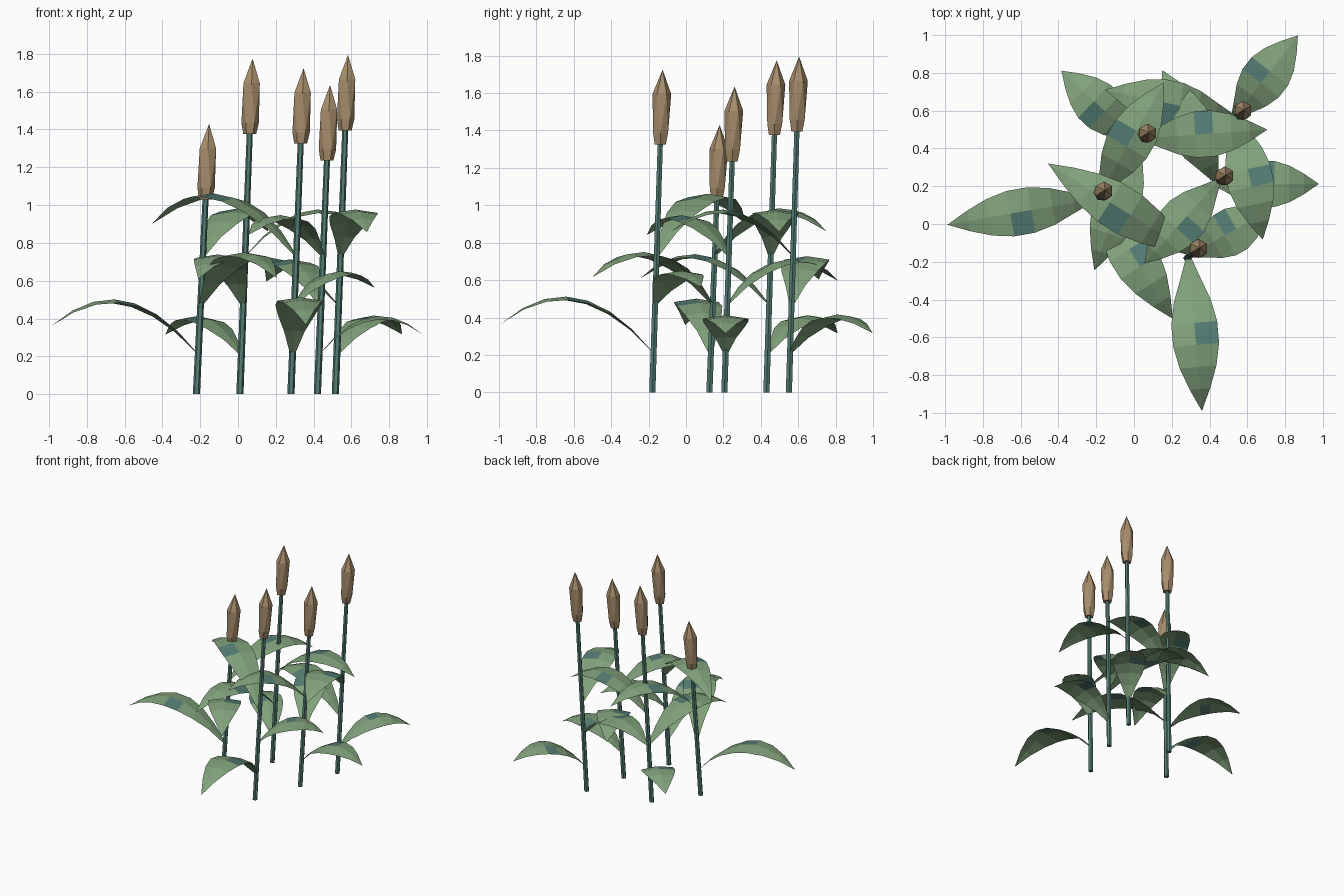
import bpy, bmesh, math
from mathutils import Vector, Matrix

cube = bpy.data.objects.get("Cube")
if cube:
    bpy.data.objects.remove(cube, do_unlink=True)


def material(name, rgb):
    m = bpy.data.materials.new(name)
    m.use_nodes = True
    color = (*rgb, 1.0)
    m.diffuse_color = color
    m.node_tree.nodes["Principled BSDF"].inputs["Base Color"].default_value = color
    return m


LEAF = material("leaf_green", (0.22, 0.36, 0.20))
TEAL = material("stem_teal", (0.09, 0.21, 0.18))
BROWN = material("seed_head_tan", (0.39, 0.27, 0.15))


def finish(name, bm, mats):
    me = bpy.data.meshes.new(name)
    bm.to_mesh(me)
    bm.free()
    for m in mats:
        me.materials.append(m)
    ob = bpy.data.objects.new(name, me)
    bpy.context.collection.objects.link(ob)
    return ob


def ring(bm, center, radius, sides, turn=0.0):
    step = math.tau / sides
    return [bm.verts.new(center + Vector((radius * math.cos((i + turn) * step),
                                          radius * math.sin((i + turn) * step), 0)))
            for i in range(sides)]


def make_stem(name, base, top, sides=6):
    bm = bmesh.new()
    a, b = ring(bm, base, 0.019, sides), ring(bm, top, 0.016, sides)
    for i in range(sides):
        j = (i + 1) % sides
        bm.faces.new((a[i], a[j], b[j], b[i]))
    bm.faces.new(a[::-1])
    bm.faces.new(b)
    finish(name, bm, [TEAL])


def make_head(name, at, tip_z, sides=6):
    # Spindle whose long middle band zigzags between turned rings
    bm = bmesh.new()
    low = ring(bm, at(tip_z - 0.4), 0.034, sides)
    mid = ring(bm, at(tip_z - 0.34), 0.046, sides)
    high = ring(bm, at(tip_z - 0.13), 0.05, sides, 0.5)
    tip = bm.verts.new(at(tip_z))
    for i in range(sides):
        j = (i + 1) % sides
        bm.faces.new((low[i], low[j], mid[j], mid[i]))
        bm.faces.new((mid[i], mid[j], high[i]))
        bm.faces.new((high[i], mid[j], high[j]))
        bm.faces.new((high[i], high[j], tip))
    bm.faces.new(low[::-1])
    finish(name, bm, [BROWN])


def make_leaf(name, start, angle, length, segments=7):
    # Arched blade with a raised midrib and one teal patch on its left half
    bm = bmesh.new()
    rows = []
    for k in range(segments):
        t = k / segments
        h = length * (1.25 * t - 1.06 * t * t)
        half = max(0.012, 0.125 * math.sin(math.pi * t))
        rows.append([bm.verts.new((length * t, s * half, h - 0.15 * half * abs(s)))
                     for s in (-1, 0, 1)])
    tip = bm.verts.new((length, 0, length * 0.19))
    for k, (a, b) in enumerate(zip(rows, rows[1:])):
        for c in range(2):
            f = bm.faces.new((a[c], b[c], b[c + 1], a[c + 1]))
            f.material_index = int(k == segments // 2 and c == 1)
    for c in range(2):
        bm.faces.new((rows[-1][c], tip, rows[-1][c + 1]))
    bm.transform(Matrix.Translation(start) @ Matrix.Rotation(math.radians(angle), 4, "Z"))
    finish(name, bm, [LEAF, TEAL])


# Each plant: base x, base y, tip height, then (angle, length) of its three leaves
PLANTS = [
    (-0.22, 0.125, 1.43, ((190, 0.79), (302, 0.76), (60, 0.69))),
    (0.01, 0.43, 1.775, ((137, 0.55), (251, 0.73), (4, 0.67))),
    (0.28, -0.18, 1.725, ((275, 0.82), (30, 0.49), (148, 0.90))),
    (0.42, 0.205, 1.635, ((0, 0.55), (116, 0.66), (228, 0.59))),
    (0.515, 0.55, 1.795, ((52, 0.56), (168, 0.70), (282, 0.67))),
]
TIERS = (("lower", 0.21), ("middle", 0.47), ("upper", 0.73))

for n, (x, y, tip_z, leaves) in enumerate(PLANTS, 1):
    def at(z):
        # Point on the slightly leaning stem axis
        return Vector((x + 0.067 * z / tip_z, y + 0.055 * z / tip_z, z))

    make_stem(f"stem_{n}", at(0), at(tip_z - 0.39))
    make_head(f"seed_head_{n}", at, tip_z)
    for (tier, z), (angle, length) in zip(TIERS, leaves):
        make_leaf(f"{tier}_leaf_{n}", at(z), angle, length)
